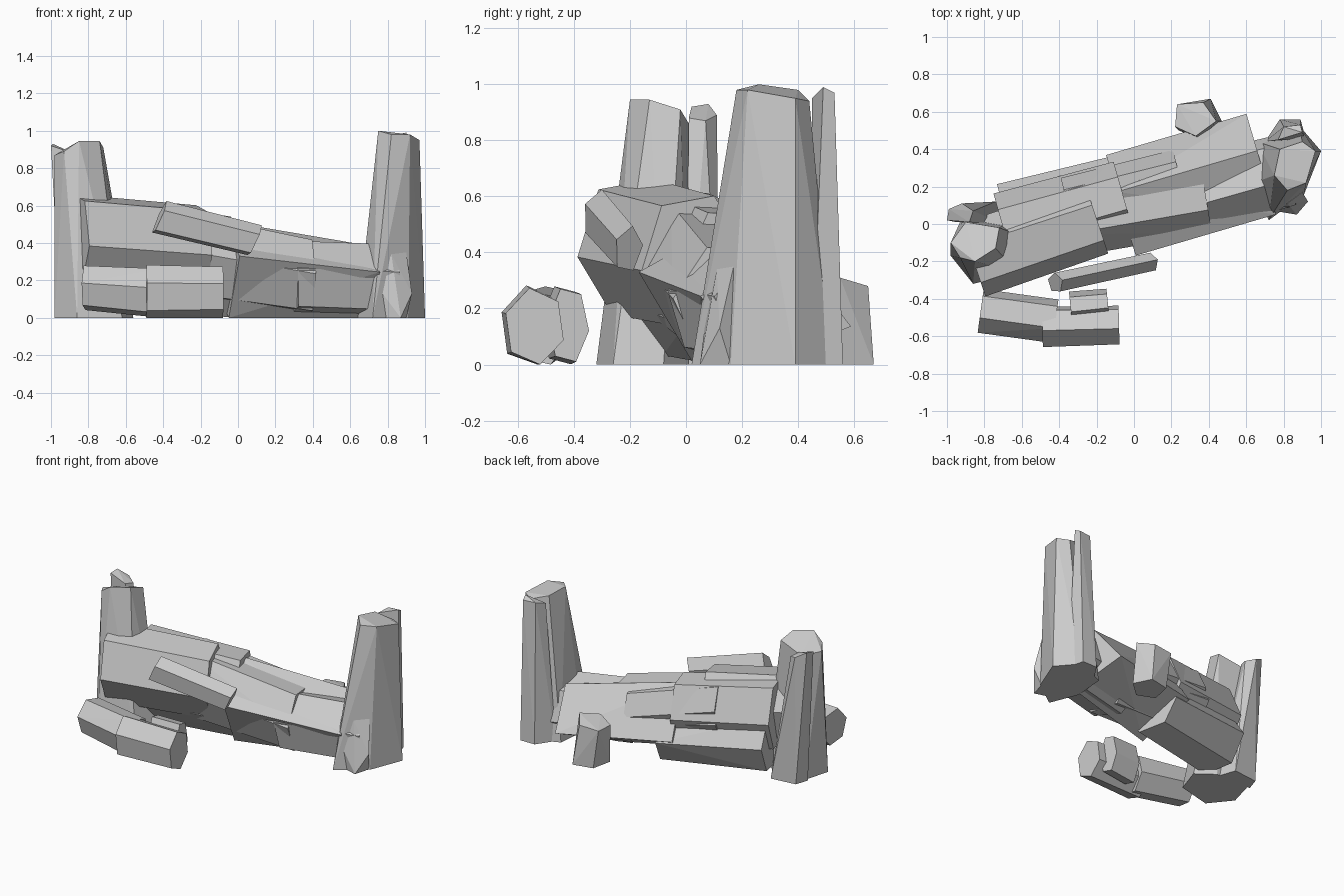
import bpy, bmesh, math
from mathutils import Vector

cube = bpy.data.objects.get("Cube")
if cube:
    bpy.data.objects.remove(cube, do_unlink=True)

stone = bpy.data.materials.new("grey stone")
stone.use_nodes = True
grey = (0.6, 0.6, 0.6, 1)
stone.diffuse_color = grey
stone.node_tree.nodes["Principled BSDF"].inputs["Base Color"].default_value = grey


def hull(name, points):
    """Flat-faced block wrapped tightly around a few corner points."""
    bm = bmesh.new()
    for point in points:
        bm.verts.new((point[0], point[1], max(point[2], 0)))
    bmesh.ops.convex_hull(bm, input=bm.verts[:])
    loose = [v for v in bm.verts if not v.link_faces]
    bmesh.ops.delete(bm, geom=loose, context='VERTS')
    bmesh.ops.dissolve_limit(bm, angle_limit=math.radians(3),
                             verts=bm.verts[:], edges=bm.edges[:])
    bmesh.ops.recalc_face_normals(bm, faces=bm.faces[:])
    mesh = bpy.data.meshes.new(name)
    bm.to_mesh(mesh)
    bm.free()
    mesh.materials.append(stone)
    block = bpy.data.objects.new(name, mesh)
    bpy.context.collection.objects.link(block)


def pillar(name, base, top):
    """Upright shard: a footprint on the ground and a slanted crown."""
    hull(name, [(x, y, 0) for x, y in base] + list(top))


def slab(name, start, end, start_size, end_size, turn=0, sides=6, slant=0):
    """Lying prism: one ring at each end, sized by half width and half height."""
    start, end = Vector(start), Vector(end)
    heading = end - start
    heading.z = 0
    heading.normalize()
    front = Vector((heading.y, -heading.x, 0))
    points = []
    for centre, (width, height) in ((start, start_size), (end, end_size)):
        for i in range(sides):
            angle = math.tau * i / sides + math.radians(turn)
            across, rise = math.cos(angle), math.sin(angle)
            points.append(centre + front * width * across
                          + Vector((0, 0, height * rise))
                          + heading * slant * rise)
    hull(name, points)


# Tall pillars at the right end
pillar("right_pillar",
       base=[(.64, .22), (.72, .02), (.91, .16), (1, .39), (.88, .53), (.66, .44)],
       top=[(.75, .26, 1), (.82, .18, .98), (.92, .22, .98),
            (.97, .39, .95), (.9, .44, .94), (.78, .4, .98)])
pillar("right_thin_pillar",
       base=[(.7, .44), (.78, .56), (.89, .56), (.92, .45)],
       top=[(.77, .45, .95), (.8, .52, .97), (.89, .53, .97), (.9, .49, .99)])
pillar("right_foot_shard",
       base=[(.77, .08), (.87, .05), (.9, .16), (.78, .2)],
       top=[(.82, .11, .34), (.9, .17, .35), (.75, .07, .16), (.93, .12, .13)])

# Tall pillars at the left end
pillar("left_pillar",
       base=[(-.98, -.17), (-.86, -.32), (-.62, -.26),
             (-.56, -.08), (-.68, .01), (-.93, .01)],
       top=[(-.98, -.1, .87), (-.93, -.18, .89), (-.85, -.2, .945),
            (-.74, -.13, .945), (-.72, -.02, .91), (-.9, .01, .86)])
pillar("left_thin_pillar",
       base=[(-.95, .01), (-.92, .1), (-.74, .12), (-.7, 0)],
       top=[(-1, .02, .92), (-.99, .08, .93), (-.92, .11, .89),
            (-.86, .07, .87), (-.88, .01, .88)])

# Front row of the long fallen column, stepping down to the right
slab("front_upper_slab", (-.86, -.19, .42), (-.2, .03, .37),
     (.21, .26), (.2, .25), turn=-8)
slab("front_middle_slab", (-.37, .04, .35), (.38, .17, .22),
     (.22, .25), (.22, .22), turn=4)
slab("front_lower_slab", (.27, .14, .21), (.82, .29, .19),
     (.22, .21), (.2, .21), turn=15, slant=-.02)

# Back row of the fallen column, sloping down to a low rear edge
slab("back_upper_slab", (-.7, -.02, .4), (-.06, .16, .33),
     (.19, .25), (.18, .24), turn=2)
slab("back_foot_slab", (-.68, .01, .22), (.02, .19, .15),
     (.21, .21), (.2, .17), turn=-3)
slab("back_lower_slab", (-.07, .1, .26), (.68, .32, .19),
     (.29, .27), (.29, .21), turn=15, sides=4)
slab("ridge_slab", (-.36, .12, .42), (.24, .27, .28),
     (.13, .17), (.13, .16), turn=0)

# Loose splinter resting against the front
slab("front_splinter", (-.42, -.315, .535), (.09, -.205, .41),
     (.055, .09), (.052, .085), turn=25, sides=5, slant=.04)

# Short broken pieces on the ground in front
slab("ground_block_left", (-.82, -.465, .16), (-.42, -.52, .13),
     (.12, .125), (.12, .14), turn=12)
slab("ground_block_right", (-.49, -.55, .135), (-.08, -.54, .135),
     (.115, .15), (.11, .14), turn=20)
slab("ground_block_back", (-.34, -.44, .14), (-.14, -.42, .14),
     (.08, .15), (.075, .14), turn=8)

# Small stump behind
pillar("back_stump",
       base=[(.24, .5), (.27, .64), (.41, .67), (.47, .55), (.36, .45)],
       top=[(.22, .52, .27), (.23, .64, .27), (.37, .65, .28),
            (.44, .55, .31), (.33, .47, .3)])
